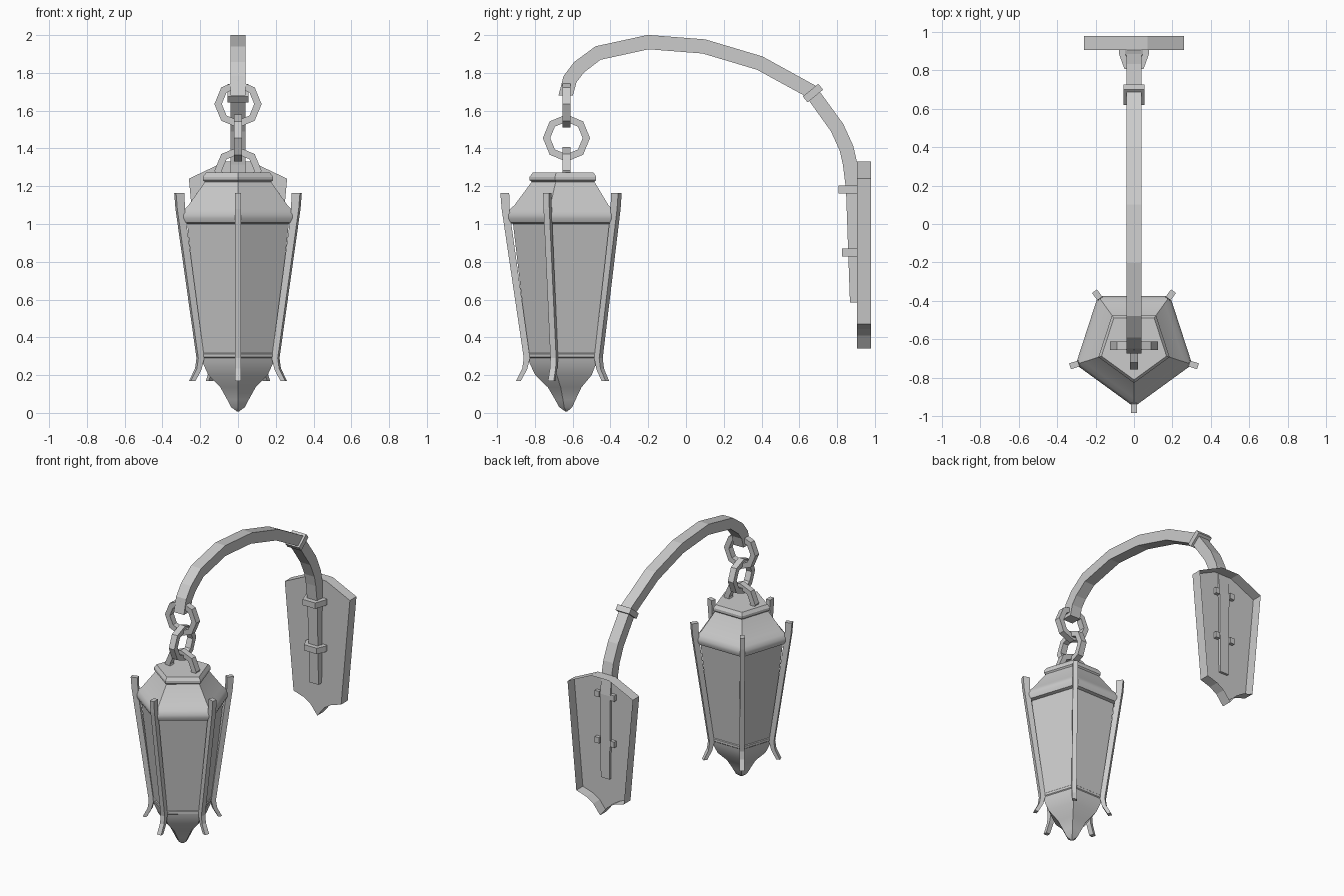
import bpy, math
from math import sin, cos, pi
from mathutils import Vector

if "Cube" in bpy.data.objects:
    bpy.data.objects.remove(bpy.data.objects["Cube"])

CY = -0.633  # lantern axis


def make(name, verts, faces, smooth=None):
    me = bpy.data.meshes.new(name)
    me.from_pydata([tuple(v) for v in verts], [], faces)
    ob = bpy.data.objects.new(name, me)
    bpy.context.collection.objects.link(ob)
    bpy.ops.object.select_all(action='DESELECT')
    ob.select_set(True)
    bpy.context.view_layer.objects.active = ob
    bpy.ops.object.mode_set(mode='EDIT')
    bpy.ops.mesh.select_all(action='SELECT')
    bpy.ops.mesh.normals_make_consistent(inside=False)
    bpy.ops.object.mode_set(mode='OBJECT')
    if smooth:
        bpy.ops.object.shade_smooth_by_angle(angle=math.radians(smooth))
    return ob


def loft(name, rings, closed=False, caps=True, smooth=None):
    """Skin a list of equal-sized rings."""
    n, m = len(rings[0]), len(rings)
    verts = [v for r in rings for v in r]
    faces = [(i * n + j, i * n + (j + 1) % n,
              (i + 1) % m * n + (j + 1) % n, (i + 1) % m * n + j)
             for i in range(m if closed else m - 1) for j in range(n)]
    if caps and not closed:
        faces += [tuple(range(n)), tuple(range((m - 1) * n, m * n))]
    return make(name, verts, faces, smooth)


def penta(profile):
    """Five-sided rings with one corner facing the front."""
    return [[(r * sin(k * 2 * pi / 5), CY - r * cos(k * 2 * pi / 5), z)
             for k in range(5)] for r, z in profile]


# Lantern: roof cap, roof with rounded rim, glass, pointed base
loft("roof_cap", penta([(.18, 1.22), (.195, 1.232), (.195, 1.25), (.178, 1.272)]))
loft("roof", penta([(.18, 1.228), (.275, 1.10), (.302, 1.075), (.319, 1.05),
                    (.319, 1.03), (.308, 1.008), (.28, 1.0)]), smooth=40)
loft("glass_body", penta([(.285, 1.02), (.2, .30)]))
loft("base_rim", penta([(.2, .318), (.208, .312), (.208, .296), (.2, .29)]))
loft("pointed_base", penta([(.202, .295), (.196, .265), (.165, .2), (.098, .135),
                            (.06, .07), (.038, .03), (.006, .008)]), smooth=30)

# Corner posts with flared feet
post = [(.303, 1.165), (.35, 1.165), (.343, 1.08), (.226, .29), (.234, .235),
        (.268, .168), (.242, .168), (.208, .23), (.193, .29), (.3, 1.06)]
for k in range(5):
    a = k * 2 * pi / 5
    loft("corner_post_%d" % (k + 1),
         [[(r * sin(a) + s * cos(a), CY - r * cos(a) + s * sin(a), z) for r, z in post]
          for s in (-.016, .016)])


# Octagonal chain links, alternating direction
def link(name, z, sideways):
    rings = []
    for k in range(8):
        a = k * pi / 4
        ring = []
        for r, t in ((.125, -.022), (.125, .022), (.086, .022), (.086, -.022)):
            u, w = r * cos(a), r * sin(a)
            ring.append((t, CY + u, z + w) if sideways else (u, CY + t, z + w))
        rings.append(ring)
    loft(name, rings, closed=True)


link("chain_link_top", 1.635, False)
link("chain_link_middle", 1.455, True)
link("chain_link_bottom", 1.282, False)


# Curved arm: rectangular section along a path in the side plane
def box_ring(c, d, w, h):
    n = Vector((0, -d.z, d.y))
    return [c + n * h * b + Vector((w * a, 0, 0))
            for a, b in ((-1, -1), (1, -1), (1, 1), (-1, 1))]


path = [(-.637, 1.68), (-.614, 1.767), (-.566, 1.83), (-.466, 1.905), (-.2, 1.963),
        (.095, 1.94), (.39, 1.852), (.66, 1.704), (.80, 1.51), (.85, 1.40),
        (.868, 1.32), (.885, 1.185), (.895, .585)]
pts = [Vector((0, y, z)) for y, z in path]
rings = []
for i, p in enumerate(pts):
    d = (pts[min(i + 1, len(pts) - 1)] - pts[max(i - 1, 0)]).normalized()
    if i in (0, len(pts) - 1):
        d = Vector((0, 0, 1 if i == 0 else -1))
    last = i == len(pts) - 1
    rings.append(box_ring(p, d, .035 if last else .04, .027 if last else .038))
loft("curved_arm", rings)

# Collar on the arm
d = Vector((0, .63, -.77)).normalized()
c = Vector((0, .672, 1.693))
loft("arm_collar", [box_ring(c + d * t, d, .055, .053) for t in (-.02, .02)])

# Wall plate: front face and side walls, open at the back
half = [(.07, 1.33), (.26, 1.24), (.19, .47), (.11, .445), (.055, .41)]
outline = half + [(0, .34)] + [(-x, z) for x, z in reversed(half)]
n = len(outline)
make("wall_plate",
     [(x, y, z) for y in (.905, .98) for x, z in outline],
     [tuple(range(n))] + [(i, (i + 1) % n, (i + 1) % n + n, i + n) for i in range(n)])

# Clamps holding the arm to the plate
for name, z, front in (("upper_clamp", 1.182, .808), ("lower_clamp", .848, .826)):
    outer = [(-.078, .93), (-.078, .885), (-.05, front), (.05, front), (.078, .885), (.078, .93)]
    inner = [(-.045, .93), (-.045, .89), (-.03, front + .035),
             (.03, front + .035), (.045, .89), (.045, .93)]
    loft(name, [[(ox, oy, z - .021), (ox, oy, z + .021), (ix, iy, z + .021), (ix, iy, z - .021)]
                for (ox, oy), (ix, iy) in zip(outer, inner)])
